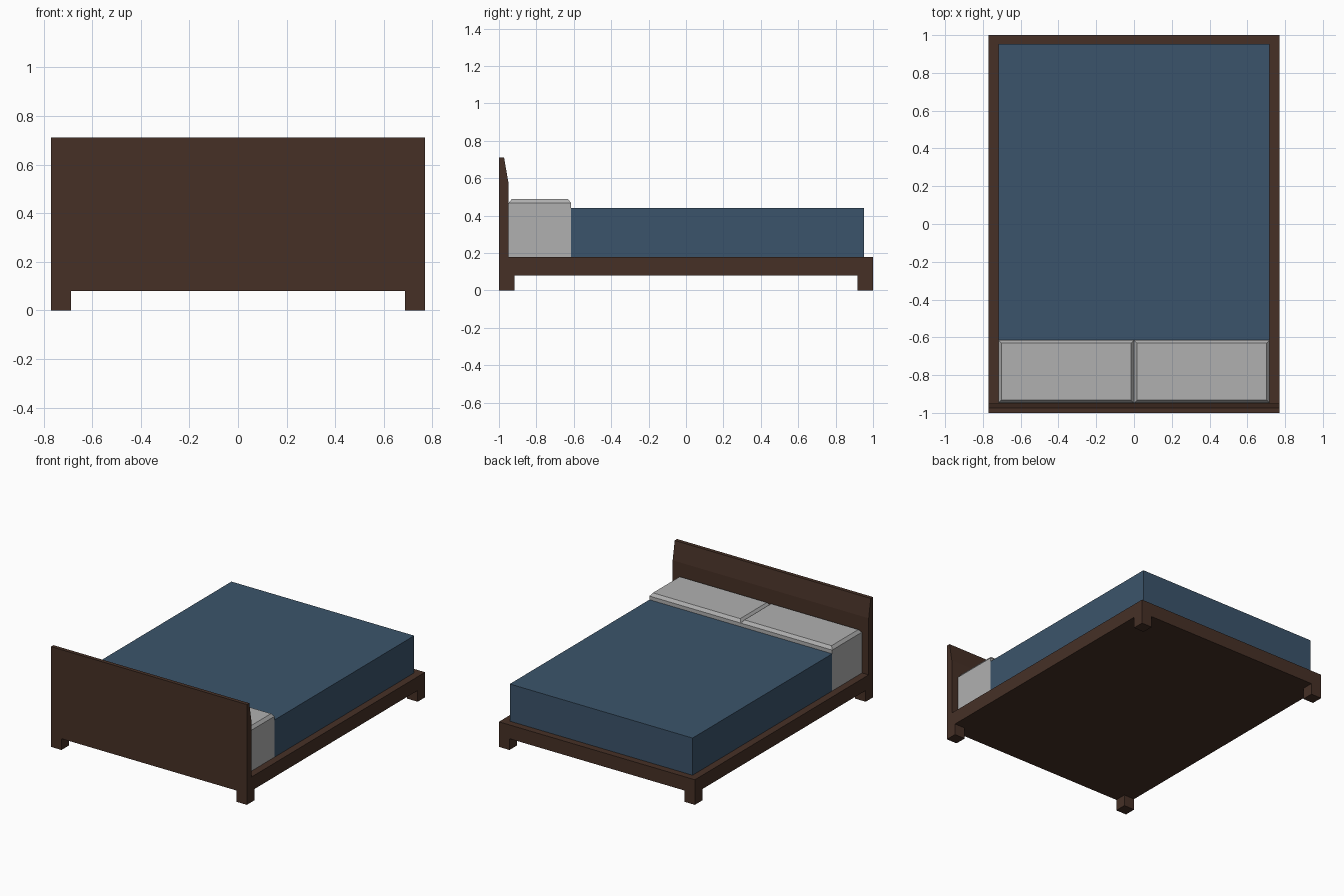
import bpy, bmesh

if "Cube" in bpy.data.objects:
    bpy.data.objects.remove(bpy.data.objects["Cube"])

def material(name, rgb):
    m = bpy.data.materials.new(name)
    lin = [(c / 255 / 12.92) if c < 10 else ((c / 255 + 0.055) / 1.055) ** 2.4 for c in rgb]
    m.diffuse_color = (*lin, 1)
    m.use_nodes = True
    m.node_tree.nodes["Principled BSDF"].inputs["Base Color"].default_value = m.diffuse_color
    return m

WOOD = material("dark_wood", (70, 48, 38))
BLUE = material("blue_bedding", (59, 84, 107))
GREY = material("pillow_grey", (176, 176, 176))

def finish(name, bm, mat):
    bmesh.ops.recalc_face_normals(bm, faces=bm.faces)
    me = bpy.data.meshes.new(name)
    bm.to_mesh(me)
    bm.free()
    me.materials.append(mat)
    ob = bpy.data.objects.new(name, me)
    bpy.context.collection.objects.link(ob)

def box(name, lo, hi, mat, top_bevel=None):
    bm = bmesh.new()
    bmesh.ops.create_cube(bm, size=1)
    for v in bm.verts:
        v.co = [hi[i] if v.co[i] > 0 else lo[i] for i in range(3)]
    if top_bevel:
        # chamfered top: raise an inset copy of the top face
        inset, rise = top_bevel
        top = max(bm.faces, key=lambda f: f.calc_center_median().z)
        bmesh.ops.inset_region(bm, faces=[top], thickness=inset)
        for v in top.verts:
            v.co.z += rise
    finish(name, bm, mat)

W = 0.77    # half width of the frame
M = 0.718   # half width of the mattress

# Base frame
box("base_frame", (-W, -0.975, 0.08), (W, 1, 0.178), WOOD)

# Headboard: tapered side profile extruded across the width
bm = bmesh.new()
profile = [(-1, 0.08), (-0.95, 0.08), (-0.95, 0.58), (-0.973, 0.712), (-1, 0.712)]
face = bm.faces.new([bm.verts.new((-W, y, z)) for y, z in profile])
ext = bmesh.ops.extrude_face_region(bm, geom=[face])
for v in ext["geom"]:
    if isinstance(v, bmesh.types.BMVert):
        v.co.x = W
finish("headboard", bm, WOOD)

# Four corner legs
for sx, side in ((-1, "left"), (1, "right")):
    x0, x1 = sorted((sx * (W - 0.083), sx * W))
    for sy, end in ((-1, "head"), (1, "foot")):
        y0, y1 = sorted((sy * 0.917, sy))
        box(f"{end}_{side}_leg", (x0, y0, 0), (x1, y1, 0.08), WOOD)

# Mattress
box("mattress", (-M, -0.615, 0.178), (M, 0.952, 0.442), BLUE)

# Two pillow blocks with chamfered tops
for x0, x1, side in ((-M, 0, "left"), (0, M, "right")):
    box(f"{side}_pillow", (x0, -0.948, 0.178), (x1, -0.615, 0.468), GREY, (0.023, 0.021))
